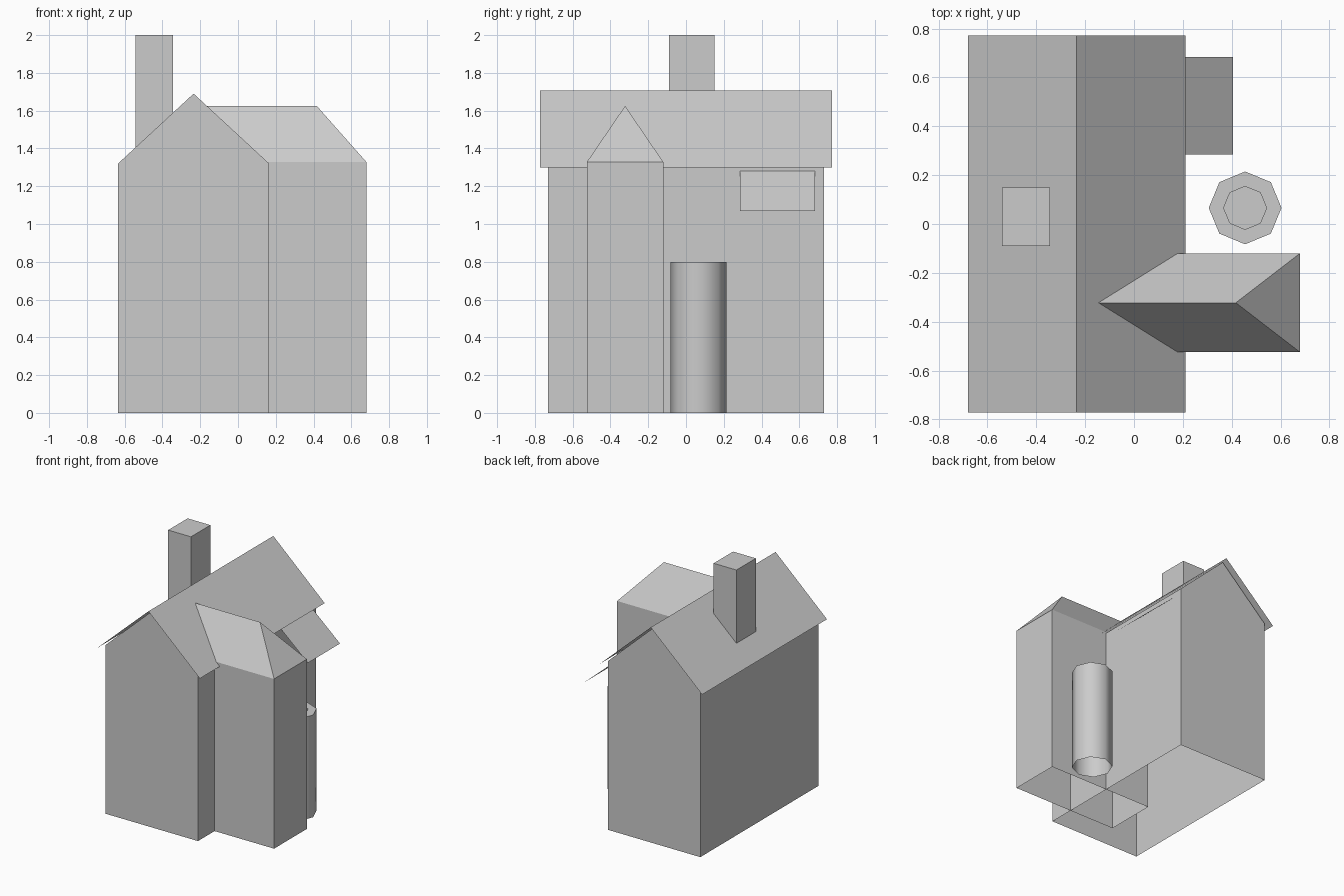
import bpy, bmesh
from math import radians
from mathutils import Matrix

if "Cube" in bpy.data.objects:
    bpy.data.objects.remove(bpy.data.objects["Cube"])


def make(name, bm):
    bmesh.ops.recalc_face_normals(bm, faces=bm.faces)
    mesh = bpy.data.meshes.new(name)
    bm.to_mesh(mesh)
    bm.free()
    obj = bpy.data.objects.new(name, mesh)
    bpy.context.collection.objects.link(obj)
    return obj


def drop_floor(bm, z=0.0):
    # open underside
    floor = [f for f in bm.faces if all(abs(v.co.z - z) < 1e-4 for v in f.verts)]
    bmesh.ops.delete(bm, geom=floor, context='FACES')


def sweep(name, profile, y0, y1, closed=True):
    # extrude an x-z profile along y; closed gives end caps and an open floor
    bm = bmesh.new()
    a = [bm.verts.new((x, y0, z)) for x, z in profile]
    b = [bm.verts.new((x, y1, z)) for x, z in profile]
    n = len(profile)
    for i in range(n if closed else n - 1):
        j = (i + 1) % n
        bm.faces.new((a[i], a[j], b[j], b[i]))
    if closed:
        bm.faces.new(a)
        bm.faces.new(b[::-1])
        drop_floor(bm)
    return make(name, bm)


# Main house body with gables
sweep("house_body", [(-0.635, 0), (0.165, 0), (0.165, 1.32),
                     (-0.235, 1.69), (-0.635, 1.32)], -0.73, 0.73)

# Thin overhanging roof sheet
sweep("main_roof", [(-0.68, 1.30), (-0.235, 1.707), (0.21, 1.30)],
      -0.772, 0.772, closed=False)

# Small sloping awning on the right wall
sweep("awning", [(0.165, 1.28), (0.405, 1.07)], 0.285, 0.683, closed=False)

# Side wing: gable at the hidden end, hip at the outer end
bm = bmesh.new()
x0, x1, y0, y1, eave, ridge = -0.235, 0.68, -0.525, -0.12, 1.328, 1.625
ym = (y0 + y1) / 2
corners = [(x0, y0), (x1, y0), (x1, y1), (x0, y1)]
low = [bm.verts.new((x, y, 0)) for x, y in corners]
top = [bm.verts.new((x, y, eave)) for x, y in corners]
r0 = bm.verts.new((x0, ym, ridge))
r1 = bm.verts.new((0.417, ym, ridge))
for i in range(3):
    bm.faces.new((low[i], low[i + 1], top[i + 1], top[i]))
bm.faces.new((low[3], low[0], top[0], r0, top[3]))
bm.faces.new((top[0], top[1], r1, r0))
bm.faces.new((top[1], top[2], r1))
bm.faces.new((top[2], top[3], r0, r1))
make("side_wing", bm)

# Chimney
bm = bmesh.new()
bmesh.ops.create_cube(bm, size=1, matrix=Matrix.Translation((-0.443, 0.03, 1.675))
                      @ Matrix.Diagonal((0.197, 0.24, 0.65, 1)))
drop_floor(bm, 1.35)
make("chimney", bm)

# Eight-sided barrel with a recessed top
bm = bmesh.new()
bmesh.ops.create_cone(bm, cap_ends=True, segments=8, radius1=0.149, radius2=0.149,
                      depth=0.8, matrix=Matrix.Translation((0.455, 0.066, 0.4)))
drop_floor(bm)
lid = max(bm.faces, key=lambda f: f.calc_center_median().z)
bmesh.ops.inset_individual(bm, faces=[lid], thickness=0.061)
well = bmesh.ops.extrude_face_region(bm, geom=[lid])["geom"]
bmesh.ops.translate(bm, vec=(0, 0, -0.1),
                    verts=[g for g in well if isinstance(g, bmesh.types.BMVert)])
if lid.is_valid:
    bmesh.ops.delete(bm, geom=[lid], context='FACES_ONLY')
barrel = make("barrel", bm)
bpy.ops.object.select_all(action='DESELECT')
barrel.select_set(True)
bpy.context.view_layer.objects.active = barrel
bpy.ops.object.shade_smooth_by_angle(angle=radians(50))
